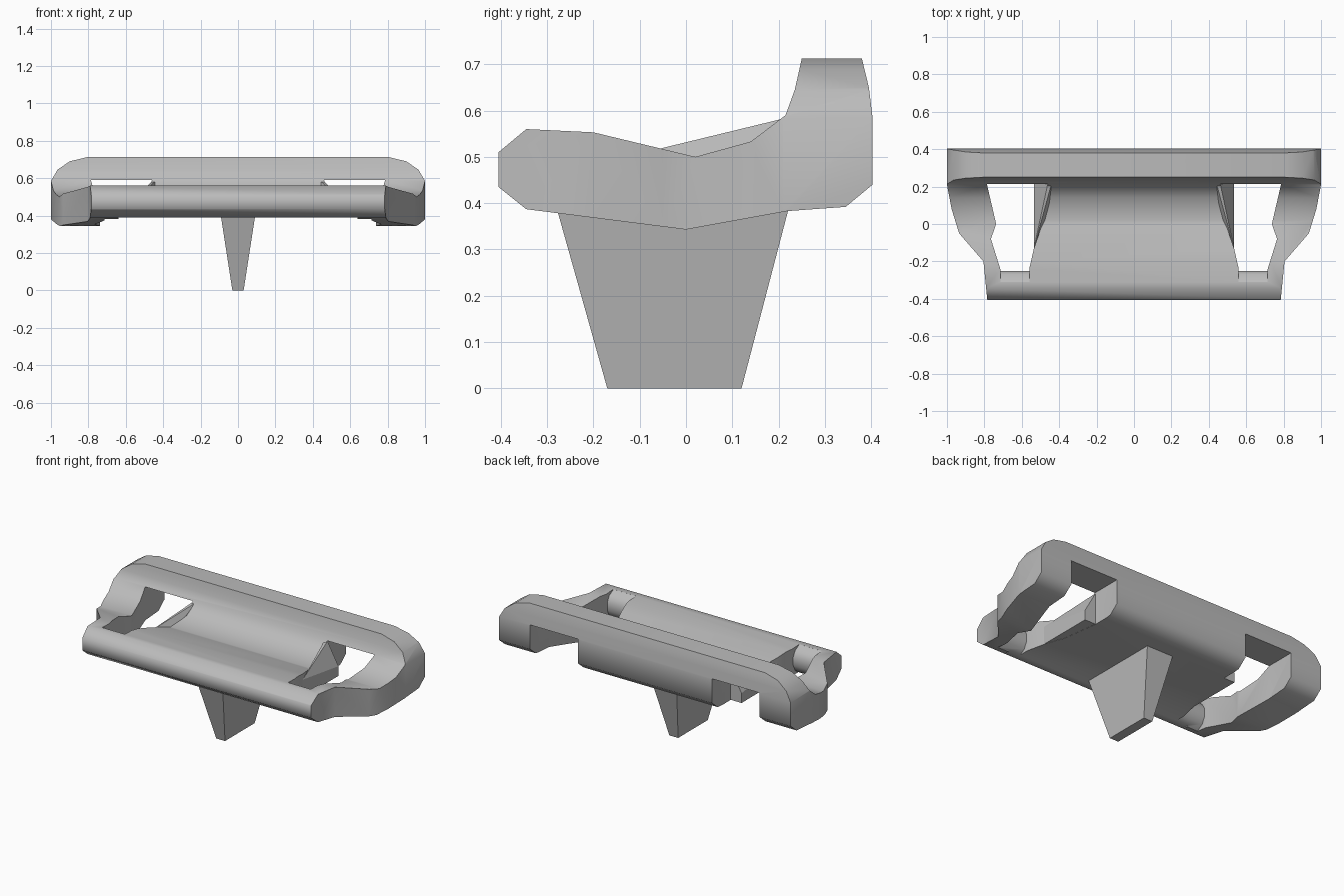
import bpy, bmesh, math
from mathutils import Vector

default_cube = bpy.data.objects.get("Cube")
if default_cube:
    bpy.data.objects.remove(default_cube, do_unlink=True)

grey = bpy.data.materials.new("plain grey")
grey.use_nodes = True
colour = (0.5, 0.5, 0.5, 1)
grey.diffuse_color = colour
grey.node_tree.nodes["Principled BSDF"].inputs["Base Color"].default_value = colour


def make_object(name, bm):
    bmesh.ops.recalc_face_normals(bm, faces=bm.faces)
    mesh = bpy.data.meshes.new(name)
    bm.to_mesh(mesh)
    bm.free()
    mesh.materials.append(grey)
    obj = bpy.data.objects.new(name, mesh)
    bpy.context.collection.objects.link(obj)
    return obj


def prism(name, outline, axis, low, high):
    """Extrude a 2D outline along an axis; the outline uses the other two axes."""
    bm = bmesh.new()
    verts = []
    for p in outline:
        co = list(p)
        co.insert(axis, low)
        verts.append(bm.verts.new(co))
    face = bm.faces.new(verts)
    new = bmesh.ops.extrude_face_region(bm, geom=[face])["geom"]
    shift = Vector((0, 0, 0))
    shift[axis] = high - low
    bmesh.ops.translate(bm, vec=shift, verts=[g for g in new if isinstance(g, bmesh.types.BMVert)])
    return make_object(name, bm)


def hull(name, points):
    bm = bmesh.new()
    for p in points:
        bm.verts.new(p)
    bmesh.ops.convex_hull(bm, input=bm.verts)
    bmesh.ops.dissolve_limit(bm, angle_limit=0.01, verts=bm.verts, edges=bm.edges)
    return make_object(name, bm)


def cut(target, cutter, operation="DIFFERENCE"):
    mod = target.modifiers.new("cut", "BOOLEAN")
    mod.object, mod.operation, mod.solver = cutter, operation, "EXACT"
    graph = bpy.context.evaluated_depsgraph_get()
    mesh = bpy.data.meshes.new_from_object(target.evaluated_get(graph))
    target.modifiers.clear()
    target.data = mesh
    bpy.data.objects.remove(cutter, do_unlink=True)


def mirrored(half):
    return half + [(-x, v) for x, v in reversed(half)]


# Body: side profile swept across the width
side_profile = [
    (-0.405, 0.51), (-0.345, 0.56), (-0.2, 0.553), (0.02, 0.5), (0.14, 0.533),
    (0.215, 0.59), (0.235, 0.645), (0.25, 0.712), (0.38, 0.712), (0.395, 0.65),
    (0.403, 0.585), (0.403, 0.44), (0.345, 0.392), (0.22, 0.383), (0, 0.343),
    (-0.345, 0.387), (-0.405, 0.435)]
body = prism("body", side_profile, 0, -1.1, 1.1)

# Plan outline and rounded upper corners
plan = mirrored([(0.775, -0.5), (0.785, -0.4), (0.805, -0.2), (0.935, -0.05),
                 (0.975, 0.08), (1.0, 0.21), (1.05, 0.5)])
cut(body, prism("plan_cutter", plan, 2, 0.1, 0.9), "INTERSECT")
corners = mirrored([(1.0, 0.2), (1.0, 0.585), (0.965, 0.645), (0.9, 0.69),
                    (0.8, 0.714), (0.75, 0.8)])
cut(body, prism("corner_cutter", corners, 1, -0.6, 0.6), "INTERSECT")

# Flat underside of the middle panel
flat = [(-0.64, 0.2), (0.64, 0.2), (0.64, 0.389), (-0.64, 0.389)]
cut(body, prism("underside_cutter", flat, 1, -0.6, 0.6))

# Side windows, open at the back below the lip, with a rounded bar in front
window = [(0.46, 0.5), (0.46, 0.22), (0.49, 0), (0.535, -0.13), (0.56, -0.24),
          (0.715, -0.24), (0.765, -0.08), (0.737, 0), (0.787, 0.215), (0.787, 0.5)]
bar_back = [(-0.31, 0.65), (-0.31, 0.558), (-0.27, 0.535), (-0.25, 0.5),
            (-0.25, 0.45), (-0.27, 0.41), (-0.31, 0.383), (-0.31, 0.3),
            (-0.22, 0.3), (-0.22, 0.65)]
for s in (1, -1):
    window_cutter = prism("window_cutter", [(s * x, y) for x, y in window], 2, 0.2, 0.59)
    cut(body, window_cutter)
    ends = sorted((s * 0.56, s * 0.715))
    cut(body, prism("bar_cutter", bar_back, 0, *ends))

# Sloping wedges beside the middle panel
for s, side in ((1, "left"), (-1, "right")):
    hull(side + "_wedge", [(s * x, y, z) for x, y, z in (
        (0.44, 0.22, 0.585), (0.46, 0.22, 0.585), (0.535, 0.22, 0.45),
        (0.535, 0.22, 0.39), (0.44, 0.22, 0.39),
        (0.535, -0.13, 0.5), (0.535, -0.13, 0.39), (0.48, -0.13, 0.39))])

# Tapered peg underneath
hull("peg", [(s * w, y, z) for s in (1, -1) for w, y, z in (
    (0.03, -0.17, 0), (0.03, 0.12, 0), (0.095, -0.288, 0.42), (0.095, 0.23, 0.42))])

# Smooth the swept curves, keep cut edges sharp
bpy.ops.object.select_all(action="DESELECT")
body.select_set(True)
bpy.context.view_layer.objects.active = body
bpy.ops.object.shade_smooth_by_angle(angle=math.radians(52))
